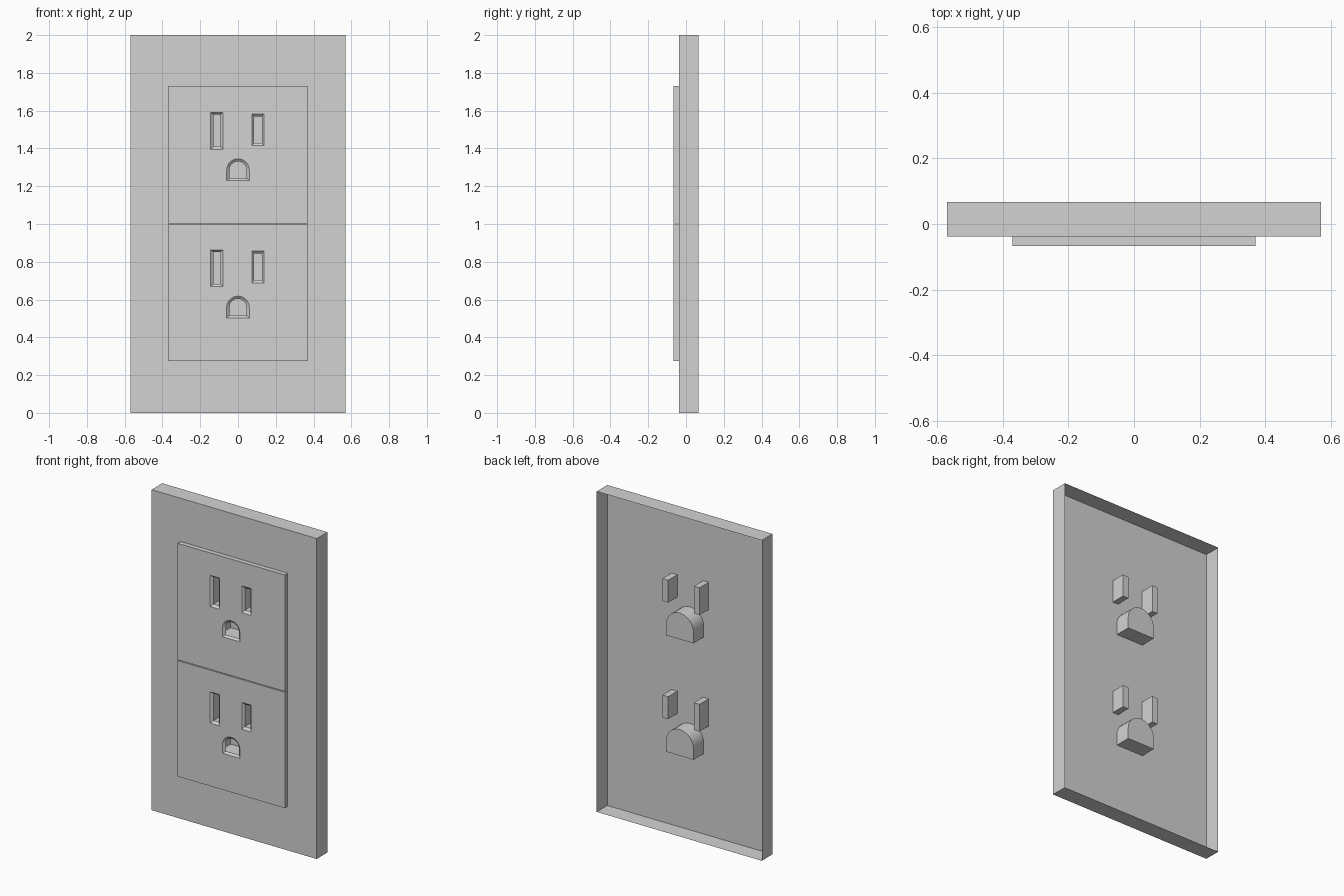
import bpy, bmesh, math

if "Cube" in bpy.data.objects:
    bpy.data.objects.remove(bpy.data.objects["Cube"])

mat = bpy.data.materials.new("light grey plastic")
mat.diffuse_color = (0.65, 0.65, 0.65, 1)
mat.use_nodes = True
mat.node_tree.nodes["Principled BSDF"].inputs["Base Color"].default_value = mat.diffuse_color

Y_FACE, Y_PANEL, Y_BACK = -0.067, -0.038, 0.067
LOWER_SHIFT = -0.727


def rect(x0, x1, z0, z1):
    return [(x0, z0), (x1, z0), (x1, z1), (x0, z1)]


def arch(w, bottom, centre, n=14):
    # flat bottom, half-round top
    pts = [(-w, bottom), (w, bottom)]
    for i in range(n + 1):
        a = math.pi * i / n
        pts.append((w * math.cos(a), centre + w * math.sin(a)))
    return pts


def ring(bm, pts, y, dz=0.0):
    return [bm.verts.new((x, y, z + dz)) for x, z in pts]


def close_ring(bm, vs):
    edges = []
    for i, v in enumerate(vs):
        w = vs[(i + 1) % len(vs)]
        edges.append(bm.edges.get((v, w)) or bm.edges.new((v, w)))
    return edges


def bridge(bm, a, b):
    n = len(a)
    for i in range(n):
        j = (i + 1) % n
        bm.faces.new((a[i], a[j], b[j], b[i]))


def fill_with_holes(bm, loops):
    edges = [e for vs in loops for e in close_ring(bm, vs)]
    bmesh.ops.triangle_fill(bm, use_beauty=True, use_dissolve=False,
                            edges=edges, normal=(0, -1, 0))


def finish(bm, name, y_front):
    bmesh.ops.recalc_face_normals(bm, faces=bm.faces[:])
    bm.normal_update()
    front = [f for f in bm.faces
             if all(abs(v.co.y - y_front) < 1e-4 for v in f.verts)]
    if sum(f.normal.y * f.calc_area() for f in front) > 0:
        bmesh.ops.reverse_faces(bm, faces=bm.faces[:])
    me = bpy.data.meshes.new(name)
    bm.to_mesh(me)
    bm.free()
    me.materials.append(mat)
    ob = bpy.data.objects.new(name, me)
    bpy.context.collection.objects.link(ob)
    bpy.ops.object.select_all(action='DESELECT')
    ob.select_set(True)
    bpy.context.view_layer.objects.active = ob
    bpy.ops.object.shade_smooth_by_angle(angle=math.radians(30))
    return ob


# Each pocket: outlines from the opening to the closed rear end
left_in = rect(-0.13, -0.092, 1.41, 1.58)
right_in = rect(0.086, 0.126, 1.43, 1.57)
ground_in = arch(0.046, 1.242, 1.285)
ground_rear = arch(0.095, 1.228, 1.297)
pockets = [
    [(rect(-0.145, -0.08, 1.395, 1.59), Y_FACE), (left_in, -0.055),
     (left_in, Y_PANEL), (left_in, 0.053)],
    [(rect(0.073, 0.137, 1.415, 1.583), Y_FACE), (right_in, -0.055),
     (right_in, Y_PANEL), (right_in, 0.053)],
    [(arch(0.06, 1.23, 1.285), Y_FACE), (ground_in, -0.055),
     (ground_rear, Y_PANEL), (ground_rear, 0.062)],
]

# Receptacle faces with their pockets
for name, dz, z0, z1 in (("upper_receptacle", 0.0, 1.003, 1.73),
                         ("lower_receptacle", LOWER_SHIFT, 0.275, 0.998)):
    bm = bmesh.new()
    outline = rect(-0.37, 0.37, z0, z1)
    outer = ring(bm, outline, Y_FACE)
    bridge(bm, outer, ring(bm, outline, Y_PANEL))
    loops = [outer]
    for pocket in pockets:
        rings = [ring(bm, pts, y, dz) for pts, y in pocket]
        for a, b in zip(rings, rings[1:]):
            bridge(bm, a, b)
        bm.faces.new(rings[-1])
        loops.append(rings[0])
    fill_with_holes(bm, loops)
    finish(bm, name, Y_FACE)

# Wall plate: thin shell open at the back, pierced by the pockets
bm = bmesh.new()
outline = rect(-0.57, 0.57, 0.0, 2.0)
outer = ring(bm, outline, Y_PANEL)
bridge(bm, outer, ring(bm, outline, Y_BACK))
loops = [outer]
for dz in (0.0, LOWER_SHIFT):
    for pocket in pockets:
        loops.append(ring(bm, pocket[2][0], Y_PANEL, dz))
fill_with_holes(bm, loops)
finish(bm, "wall_plate", Y_PANEL)
